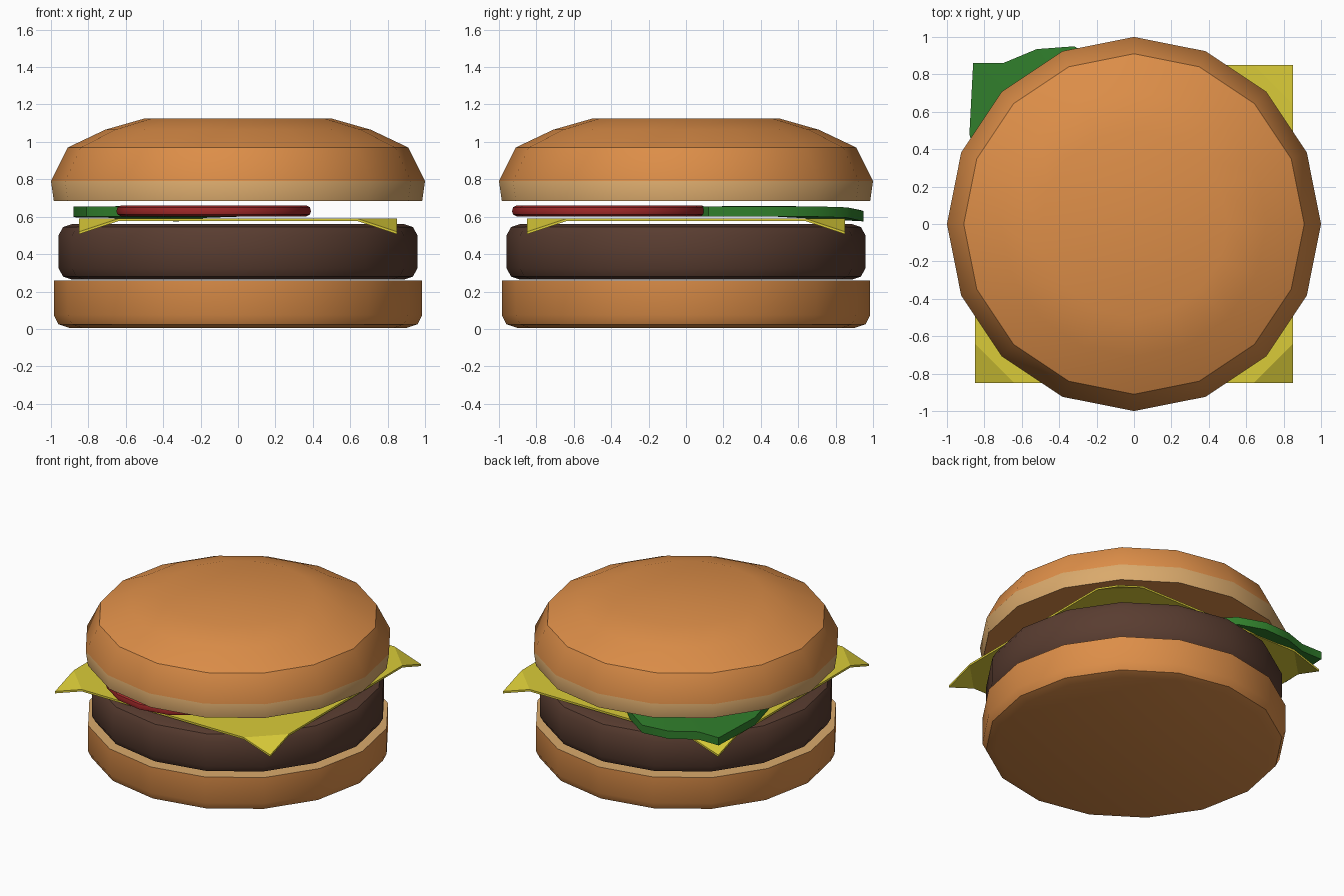
import bpy, bmesh, math

if "Cube" in bpy.data.objects:
    bpy.data.objects.remove(bpy.data.objects["Cube"])

SIDES = 16


def material(name, color):
    m = bpy.data.materials.new(name)
    m.diffuse_color = (*color, 1)
    m.use_nodes = True
    m.node_tree.nodes["Principled BSDF"].inputs["Base Color"].default_value = m.diffuse_color
    return m


CRUST = material("crust", (0.72, 0.27, 0.065))
CRUMB = material("crumb", (0.70, 0.40, 0.15))
MEAT = material("meat", (0.10, 0.046, 0.030))
CHEESE = material("cheese", (0.70, 0.60, 0.04))
RED = material("red", (0.36, 0.022, 0.022))
GREEN = material("green", (0.03, 0.21, 0.025))


def finish(bm, name, mats, smooth=True):
    bmesh.ops.recalc_face_normals(bm, faces=bm.faces)
    mesh = bpy.data.meshes.new(name)
    bm.to_mesh(mesh)
    bm.free()
    ob = bpy.data.objects.new(name, mesh)
    bpy.context.collection.objects.link(ob)
    for m in mats:
        mesh.materials.append(m)
    if smooth:
        bpy.ops.object.select_all(action='DESELECT')
        ob.select_set(True)
        bpy.context.view_layer.objects.active = ob
        bpy.ops.object.shade_smooth_by_angle(angle=math.radians(35))
    return ob


def lathe(name, profile, mats, center=(0, 0), crumb_bands=(), crumb_top=False):
    """Stack 16-sided rings of (radius, z), bottom to top, and cap both ends."""
    bm = bmesh.new()
    rings = []
    for r, z in profile:
        rings.append([bm.verts.new((center[0] + r * math.cos(math.tau * i / SIDES),
                                    center[1] + r * math.sin(math.tau * i / SIDES), z))
                      for i in range(SIDES)])
    for k, (a, b) in enumerate(zip(rings, rings[1:])):
        for i in range(SIDES):
            j = (i + 1) % SIDES
            f = bm.faces.new((a[i], a[j], b[j], b[i]))
            f.material_index = 1 if k in crumb_bands else 0
    bm.faces.new(rings[0][::-1])
    bm.faces.new(rings[-1]).material_index = 1 if crumb_top else 0
    return finish(bm, name, mats)


def slab(name, outline, faces, thickness, mat, smooth=False):
    """Thin sheet: top polygons thickened straight down."""
    bm = bmesh.new()
    top = [bm.verts.new(p) for p in outline]
    sheet = [bm.faces.new([top[i] for i in f]) for f in faces]
    ext = bmesh.ops.extrude_face_region(bm, geom=sheet, use_keep_orig=True)
    moved = [g for g in ext["geom"] if isinstance(g, bmesh.types.BMVert)]
    bmesh.ops.translate(bm, verts=moved, vec=(0, 0, -thickness))
    return finish(bm, name, [mat], smooth)


# buns
lathe("bottom_bun", [(0.90, 0.005), (0.96, 0.025), (0.985, 0.075), (0.985, 0.26)],
      [CRUST, CRUMB], crumb_top=True)
lathe("top_bun", [(0.985, 0.685), (1.0, 0.79), (0.91, 0.97), (0.71, 1.065), (0.50, 1.125)],
      [CRUST, CRUMB], crumb_bands=(0,))

# patty with rounded rims
lathe("patty", [(0.89, 0.265), (0.935, 0.28), (0.96, 0.325),
                (0.96, 0.50), (0.935, 0.545), (0.89, 0.56)], [MEAT])

# cheese: flat octagon with four drooping corners
h, c = 0.85, 0.64
pts = []
for sx, sy in ((1, 1), (-1, 1), (-1, -1), (1, -1)):
    a, b = (sx * h, sy * c, 0.59), (sx * c, sy * h, 0.59)
    pts += [a, (sx * h, sy * h, 0.52), b] if sx * sy > 0 else [b, (sx * h, sy * h, 0.52), a]
center = [i for i in range(12) if i % 3 != 1]
slab("cheese_slice", pts, [center] + [(3 * k, 3 * k + 1, 3 * k + 2) for k in range(4)],
     0.014, CHEESE)

# tomato slice
lathe("tomato_slice", [(0.495, 0.602), (0.515, 0.612), (0.52, 0.63), (0.515, 0.65), (0.495, 0.66)],
      [RED], center=(-0.13, -0.41))

# lettuce leaf: wavy outline around a hub, back rim drooping
rim = [(-0.86, 0.86, 0.65), (-0.70, 0.86, 0.65), (-0.52, 0.935, 0.635), (-0.32, 0.95, 0.63),
       (-0.16, 0.86, 0.65), (0, 0.70, 0.655), (0.08, 0.40, 0.655), (0, 0.12, 0.655),
       (-0.30, -0.02, 0.655), (-0.60, 0.05, 0.655), (-0.81, 0.22, 0.655), (-0.88, 0.48, 0.655)]
n = len(rim)
slab("lettuce_leaf", rim + [(-0.38, 0.45, 0.657)],
     [(n, (i + 1) % n, i) for i in range(n)], 0.055, GREEN, smooth=True)
